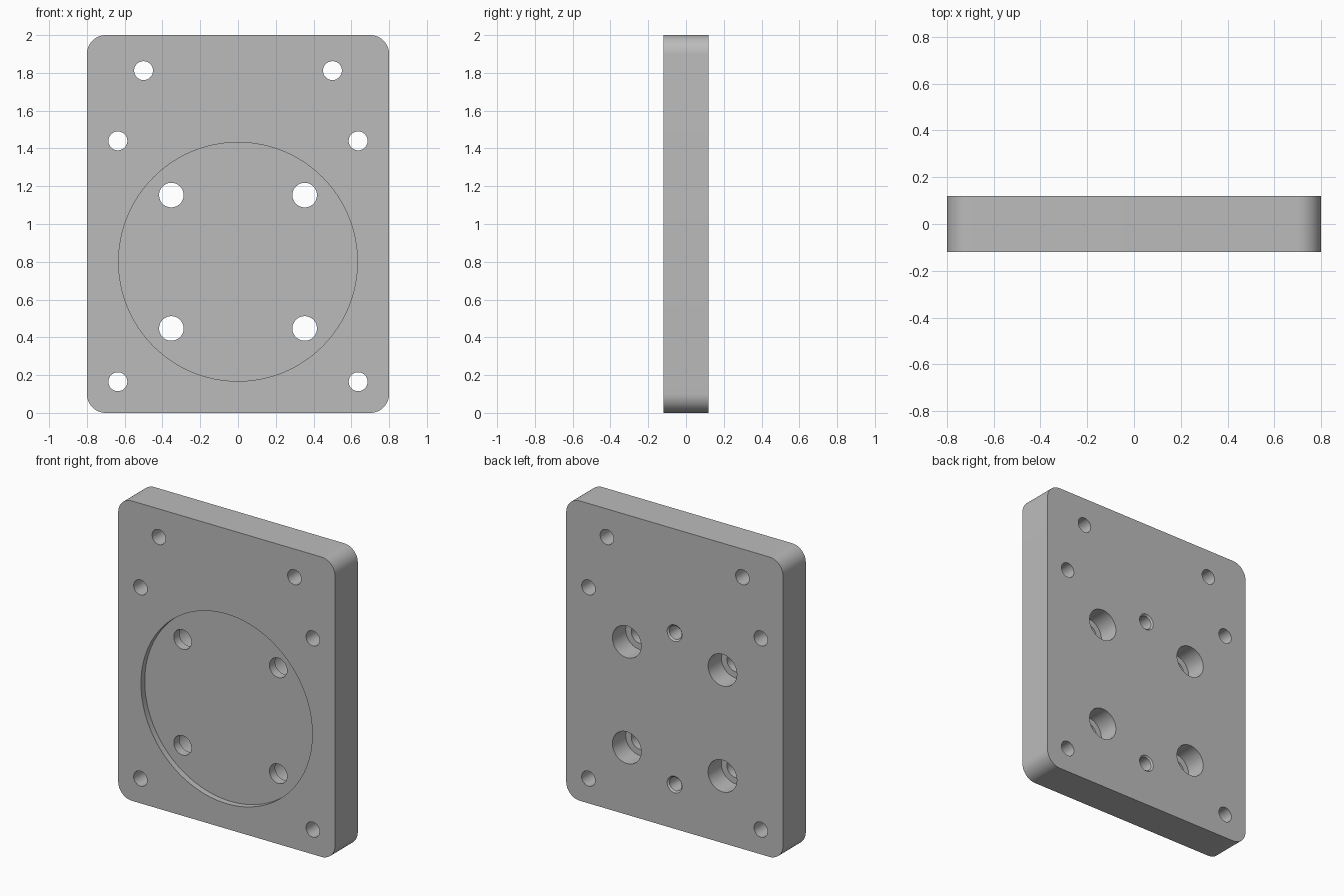
import bpy
import bmesh
from math import cos, sin, tau, radians

cube = bpy.data.objects.get("Cube")
if cube:
    bpy.data.objects.remove(cube, do_unlink=True)

WIDTH, DEPTH, HEIGHT = 1.6, 0.24, 2.0
FRONT, BACK = -DEPTH / 2, DEPTH / 2
CENTRE_Z = 0.8      # middle of the round recess
OUT = 0.05          # how far cutters stick out of the plate

grey = bpy.data.materials.new("grey_metal")
grey.use_nodes = True
colour = (0.5, 0.5, 0.5, 1)
grey.diffuse_color = colour
grey.node_tree.nodes["Principled BSDF"].inputs["Base Color"].default_value = colour


def make_object(name, bm):
    bmesh.ops.recalc_face_normals(bm, faces=bm.faces)
    mesh = bpy.data.meshes.new(name)
    bm.to_mesh(mesh)
    bm.free()
    mesh.materials.append(grey)
    obj = bpy.data.objects.new(name, mesh)
    bpy.context.collection.objects.link(obj)
    return obj


def turned_cutter(name, x, z, profile, sides=48):
    """Solid turned about the y direction from (y, radius) pairs."""
    bm = bmesh.new()
    rings = [[bm.verts.new((x + r * cos(tau * i / sides), y, z + r * sin(tau * i / sides)))
              for i in range(sides)] for y, r in profile]
    for a, b in zip(rings, rings[1:]):
        for i in range(sides):
            j = (i + 1) % sides
            bm.faces.new((a[i], a[j], b[j], b[i]))
    bm.faces.new(rings[0])
    bm.faces.new(rings[-1])
    obj = make_object(name, bm)
    obj.hide_render = True
    return obj


# Plate with rounded corners
bm = bmesh.new()
bmesh.ops.create_cube(bm, size=1)
for v in bm.verts:
    v.co = (v.co.x * WIDTH, v.co.y * DEPTH, (v.co.z + 0.5) * HEIGHT)
corners = [e for e in bm.edges if abs(e.verts[0].co.y - e.verts[1].co.y) > 0.1]
bmesh.ops.bevel(bm, geom=corners, offset=0.1, segments=12, profile=0.5, affect='EDGES')
plate = make_object("mounting_plate", bm)

# Shallow round recess in the front
cutters = [turned_cutter("recess_cutter", 0, CENTRE_Z,
                         [(FRONT - OUT, 0.632), (FRONT + 0.04, 0.632)], 128)]

for side in (-1, 1):
    # Plain through holes near the edges
    for x, z in ((0.5, 1.812), (0.636, 1.44), (0.636, 0.165)):
        cutters.append(turned_cutter("edge_hole_cutter", side * x, z,
                                     [(FRONT - OUT, 0.05), (BACK + OUT, 0.05)]))
    # Holes counterbored from the back
    for up in (-1, 1):
        cutters.append(turned_cutter(
            "counterbore_cutter", side * 0.353, CENTRE_Z + up * 0.353,
            [(FRONT - OUT, 0.065), (BACK - 0.14, 0.065),
             (BACK - 0.14, 0.106), (BACK + OUT, 0.106)]))
    # Blind holes in the back with a chamfered mouth
    cutters.append(turned_cutter(
        "blind_hole_cutter", 0, CENTRE_Z + side * 0.505,
        [(BACK - 0.15, 0.045), (BACK - 0.01, 0.045),
         (BACK, 0.055), (BACK + OUT, 0.055)]))

# Cut everything out of the plate, then discard the cutters
bpy.ops.object.select_all(action='DESELECT')
bpy.context.view_layer.objects.active = plate
plate.select_set(True)
for cutter in cutters:
    cut = plate.modifiers.new("cut", 'BOOLEAN')
    cut.operation = 'DIFFERENCE'
    cut.solver = 'EXACT'
    cut.object = cutter
    bpy.ops.object.modifier_apply(modifier=cut.name)
    bpy.data.objects.remove(cutter, do_unlink=True)

bpy.ops.object.shade_smooth_by_angle(angle=radians(30))
